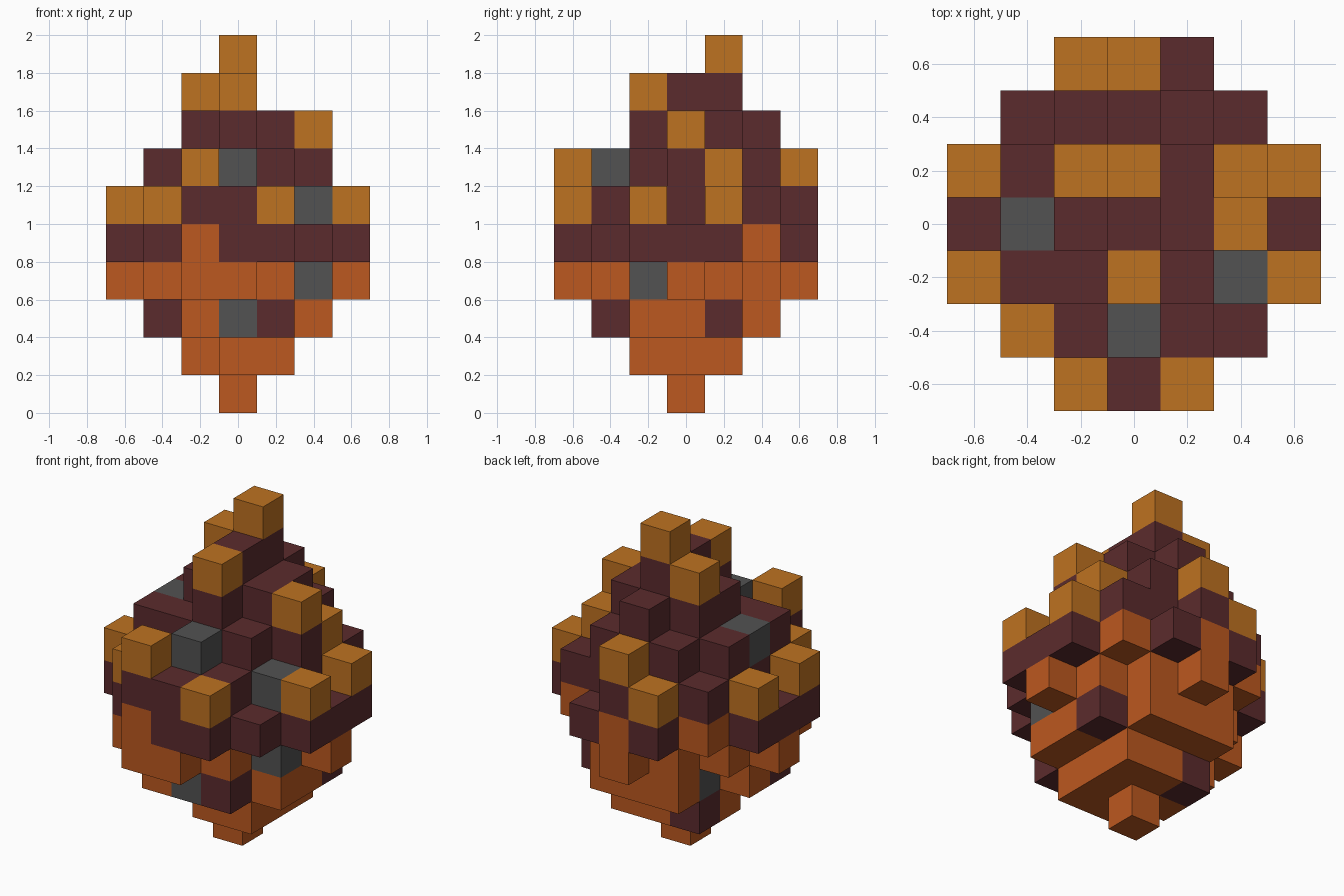
import bpy, bmesh
from mathutils import Vector

cube = bpy.data.objects.get("Cube")
if cube:
    bpy.data.objects.remove(cube, do_unlink=True)

SIZE = 0.2
EMPTY = "......."

# Block layers from the ground up; rows run back to front, letters left to right
# o = orange base, m = maroon shell, g = gold stud, s = grey stone
LAYERS = [
    [EMPTY, EMPTY, EMPTY, "...o...", EMPTY, EMPTY, EMPTY],
    [EMPTY, EMPTY, "..moo..", "..ooo..", "...oo..", EMPTY, EMPTY],
    [EMPTY, "..ooo..", "..soom.", ".ooooo.", ".moooo.", "..osm..", EMPTY],
    ["...o...", "..ooo..", ".ooooo.", "ooooooo", ".oooos.", ".oooo..", "..oo..."],
    ["..mom..", ".ommmo.", "mmmmmmm", "mmmmmmm", "mmmmmmm", ".mmmmm.", "..omm.."],
    ["..gm...", ".mmmmm.", "gmmmmmg", ".mmmmm.", "gmmmmsg", ".gmmm..", "..mmg.."],
    ["...g...", "..mmm..", ".mmmmg.", ".smmmm.", ".mmmm..", "...s...", "..g...."],
    [EMPTY, "...m...", "..mmm..", "..mmmg.", "...m...", EMPTY, EMPTY],
    [EMPTY, EMPTY, "..gm...", "...m...", "...g...", EMPTY, EMPTY],
    [EMPTY, EMPTY, "...g...", EMPTY, EMPTY, EMPTY, EMPTY],
]

PARTS = {
    "o": ("base_blocks", "burnt orange", (0.503, 0.098, 0.014)),
    "m": ("shell_blocks", "dark maroon", (0.105, 0.024, 0.026)),
    "g": ("stud_blocks", "gold", (0.515, 0.168, 0.015)),
    "s": ("stone_blocks", "grey", (0.084, 0.084, 0.084)),
}

cells = {}
for k, layer in enumerate(LAYERS):
    for r, row in enumerate(layer):
        for c, letter in enumerate(row):
            if letter != ".":
                cells[(c - 3, 3 - r, k)] = letter


def make_material(name, rgb):
    mat = bpy.data.materials.new(name)
    mat.use_nodes = True
    colour = (*rgb, 1)
    mat.diffuse_color = colour
    bsdf = mat.node_tree.nodes["Principled BSDF"]
    bsdf.inputs["Base Color"].default_value = colour
    bsdf.inputs["Roughness"].default_value = 0.8
    return mat


def add_exposed_faces(bm, cell):
    """Add the sides of one block that touch no other block."""
    centre = Vector((cell[0], cell[1], cell[2] + 0.5))
    for axis in range(3):
        for sign in (-1, 1):
            n = Vector((0, 0, 0))
            n[axis] = sign
            if tuple(int(a + b) for a, b in zip(cell, n)) in cells:
                continue
            u = Vector((0, 0, 0))
            u[(axis + 1) % 3] = 1
            v = n.cross(u)
            corners = (-u - v, u - v, u + v, v - u)
            bm.faces.new([bm.verts.new((centre + (n + q) / 2) * SIZE) for q in corners])


# One object for each kind of block
for letter, (part, colour_name, rgb) in PARTS.items():
    bm = bmesh.new()
    for cell, kind in cells.items():
        if kind == letter:
            add_exposed_faces(bm, cell)
    bmesh.ops.remove_doubles(bm, verts=bm.verts, dist=0.001)
    mesh = bpy.data.meshes.new(part)
    bm.to_mesh(mesh)
    bm.free()
    mesh.materials.append(make_material(colour_name, rgb))
    bpy.context.collection.objects.link(bpy.data.objects.new(part, mesh))
